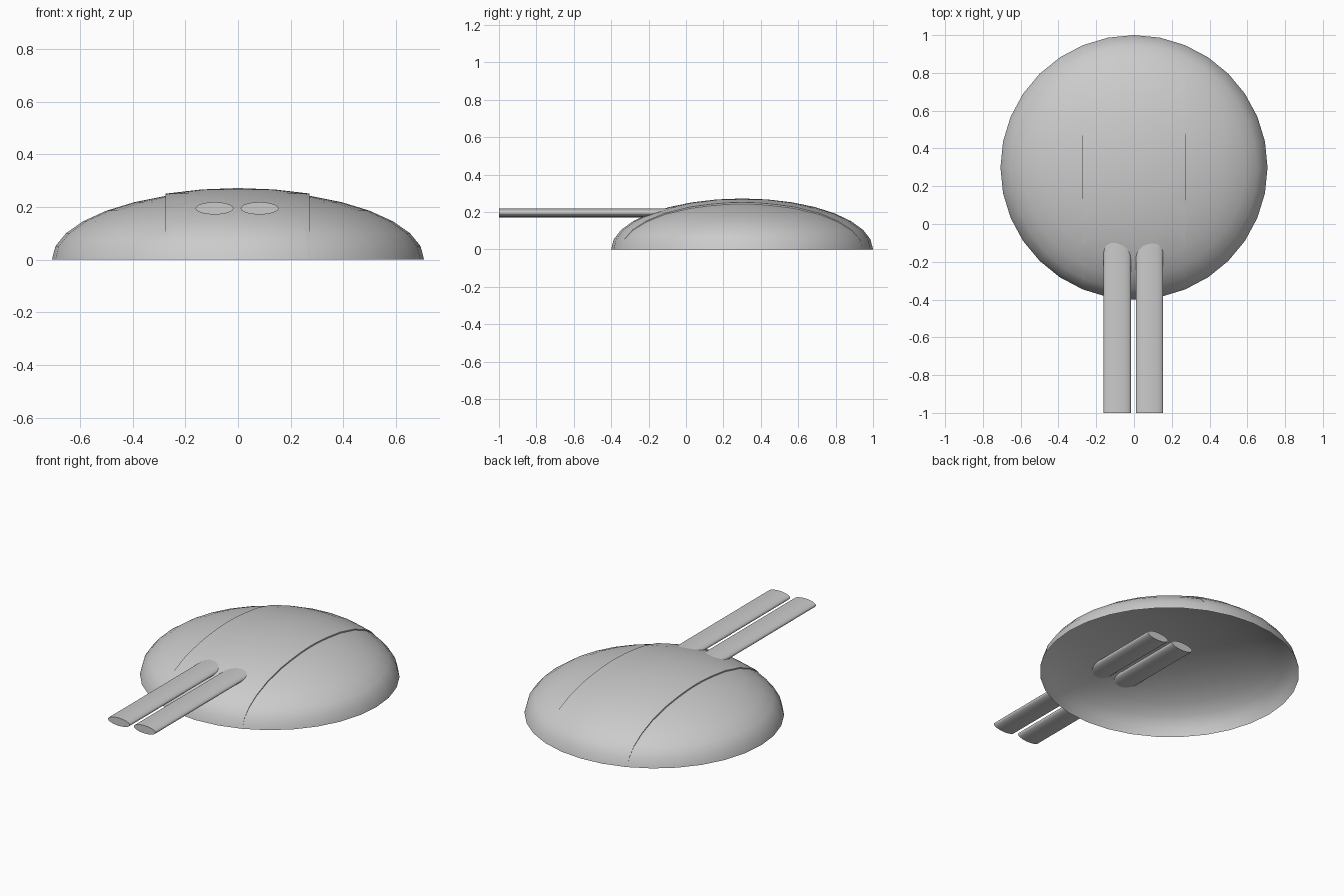
import bpy, bmesh
from math import radians
from mathutils import Matrix, Vector

if "Cube" in bpy.data.objects:
    bpy.data.objects.remove(bpy.data.objects["Cube"])


def finish(bm, name, loc, angle=40):
    bmesh.ops.recalc_face_normals(bm, faces=bm.faces)
    me = bpy.data.meshes.new(name)
    bm.to_mesh(me)
    bm.free()
    ob = bpy.data.objects.new(name, me)
    ob.location = loc
    bpy.context.collection.objects.link(ob)
    bpy.ops.object.select_all(action='DESELECT')
    bpy.context.view_layer.objects.active = ob
    ob.select_set(True)
    bpy.ops.object.shade_smooth_by_angle(angle=radians(angle))
    return ob


def cut(bm, co, no):
    # Remove everything on the side the normal points to
    bmesh.ops.bisect_plane(bm, geom=bm.verts[:] + bm.edges[:] + bm.faces[:],
                           plane_co=co, plane_no=no, clear_outer=True)


def half_dome(rx, ry, height):
    bm = bmesh.new()
    bmesh.ops.create_uvsphere(bm, u_segments=32, v_segments=16, radius=1,
                              matrix=Matrix.Diagonal((rx, ry, height, 1)))
    cut(bm, (0, 0, 0), (0, 0, -1))
    return bm


CENTRE_Y = 0.3

# Open, hollow turret shell
bm = half_dome(0.707, 0.70, 0.263)
finish(bm, "turret_dome", (0, CENTRE_Y, 0))

# Slightly raised band running front to back, with shallow side lips
bm = half_dome(0.707, 0.70, 0.272)
for x, side in ((-0.275, -1), (0.272, 1)):
    cut(bm, (x, 0, 0), (side, 0, 0))
for x in (-0.275, 0.272):
    rim = [e for e in bm.edges if e.is_boundary
           and all(abs(v.co.x - x) < 1e-4 for v in e.verts)]
    lip = bmesh.ops.extrude_edge_only(bm, edges=rim)["geom"]
    for v in lip:
        if isinstance(v, bmesh.types.BMVert):
            v.co.z *= 0.263 / 0.272
finish(bm, "centre_band", (0, CENTRE_Y, 0))

# Twin flattened barrels, running from the muzzle to the dome centre
LENGTH = 1.3
for name, x in (("left_barrel", -0.089), ("right_barrel", 0.082)):
    bm = bmesh.new()
    bmesh.ops.create_cone(bm, cap_ends=True, segments=32, radius1=1,
                          radius2=1, depth=LENGTH)
    bm.transform(Matrix.Diagonal((0.072, 0.0235, 1, 1)))
    bm.transform(Matrix.Rotation(radians(90), 4, 'X'))
    finish(bm, name, Vector((x, -1 + LENGTH / 2, 0.195)), 60)
